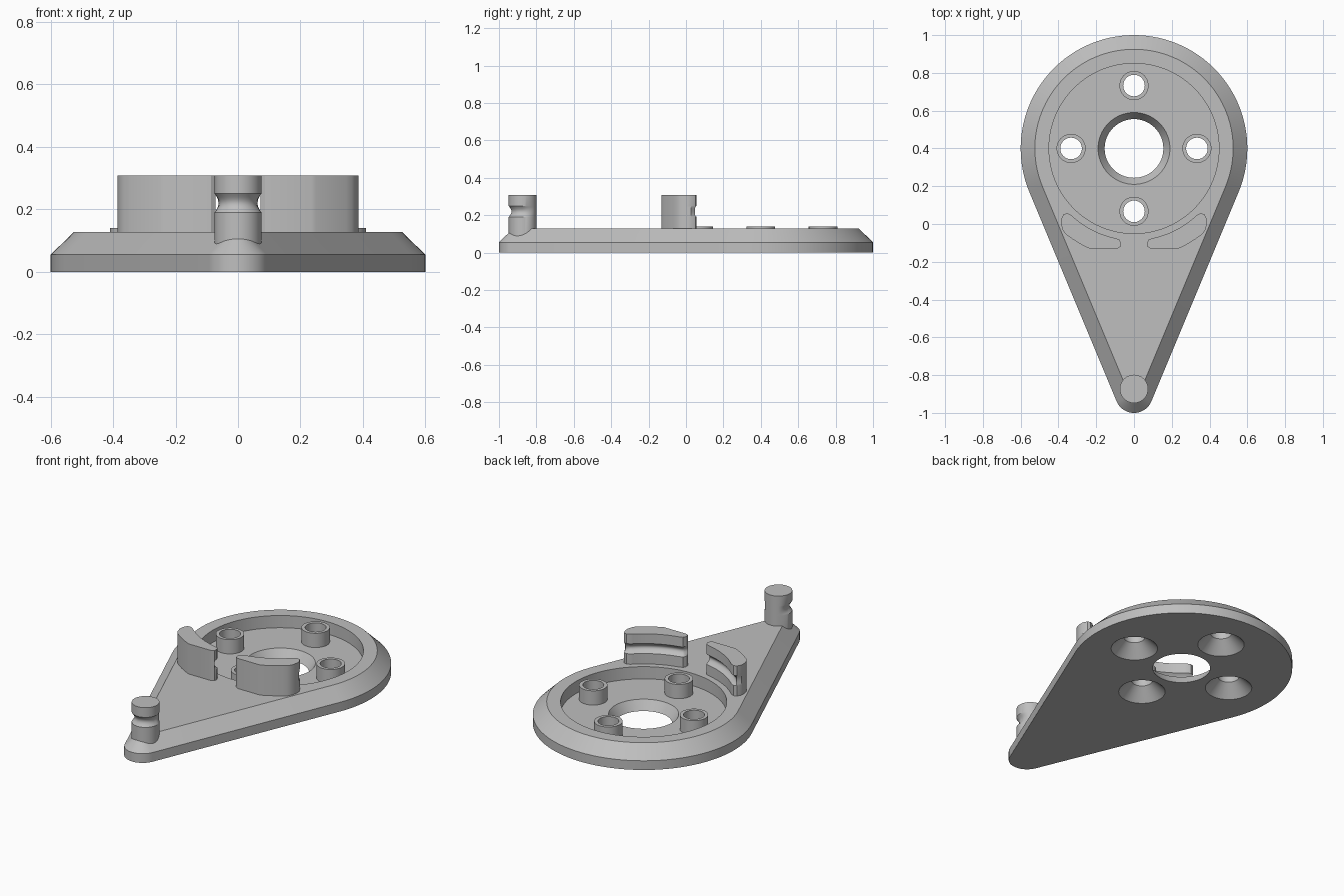
import bpy, bmesh
from math import sin, cos, pi, asin, radians
from mathutils import Vector

cube = bpy.data.objects.get("Cube")
if cube:
    bpy.data.objects.remove(cube)

# One plain grey for the whole part
grey = bpy.data.materials.new("plain_grey")
grey.use_nodes = True
colour = (0.52, 0.52, 0.52, 1)
grey.diffuse_color = colour
grey.node_tree.nodes["Principled BSDF"].inputs["Base Color"].default_value = colour

HUB_Y, TIP_Y, POST_Y = 0.4, -0.9, -0.873
DECK, FLOOR, TOP = 0.128, 0.055, 0.308
GROOVE_LOW, GROOVE_HIGH = 0.19, 0.25


def loft(name, rings, closed=False):
    """Skin a stack of equal point rings; cap the ends or join them up."""
    bm = bmesh.new()
    loops = [[bm.verts.new(p) for p in ring] for ring in rings]
    pairs = list(zip(loops, loops[1:]))
    if closed:
        pairs.append((loops[-1], loops[0]))
    else:
        bm.faces.new(loops[0])
        bm.faces.new(loops[-1])
    n = len(loops[0])
    for a, b in pairs:
        for i in range(n):
            j = (i + 1) % n
            bm.faces.new((a[i], a[j], b[j], b[i]))
    bmesh.ops.recalc_face_normals(bm, faces=bm.faces)
    mesh = bpy.data.meshes.new(name)
    bm.to_mesh(mesh)
    bm.free()
    mesh.materials.append(grey)
    obj = bpy.data.objects.new(name, mesh)
    bpy.context.collection.objects.link(obj)
    return obj


def circle(x, y, r, z, n=64):
    return [(x + r * cos(2 * pi * i / n), y + r * sin(2 * pi * i / n), z) for i in range(n)]


def lathe(name, x, y, profile, closed=False, n=64):
    return loft(name, [circle(x, y, r, z, n) for r, z in profile], closed)


def teardrop(hub_r, tip_r, z):
    """Hull of the big hub circle and the small tip circle."""
    a = asin((hub_r - tip_r) / (HUB_Y - TIP_Y))
    pts = []
    for y, r, start, end, n in ((HUB_Y, hub_r, -a, pi + a, 72),
                                (TIP_Y, tip_r, pi + a, 2 * pi - a, 20)):
        for i in range(n + 1):
            t = start + (end - start) * i / n
            pts.append((r * cos(t), y + r * sin(t), z))
    return pts


def smooth(obj):
    bpy.ops.object.select_all(action="DESELECT")
    obj.select_set(True)
    bpy.context.view_layer.objects.active = obj
    bpy.ops.object.shade_smooth_by_angle(angle=radians(30))


def groove_levels(base):
    """Heights paired with groove strength, round in section."""
    levels = [(base, 0)]
    steps = 10
    for i in range(steps + 1):
        t = i / steps
        levels.append((GROOVE_LOW + (GROOVE_HIGH - GROOVE_LOW) * t, sin(pi * t)))
    return levels + [(TOP, 0)]


# Base plate with a sloped rim
base = loft("base_plate", [teardrop(0.6, 0.1, 0), teardrop(0.6, 0.1, FLOOR),
                           teardrop(0.525, 0.025, DECK)])

# Round recess, flared centre hole and countersunk screw holes
boss_spots = [(0.333 * cos(k * pi / 2), HUB_Y + 0.333 * sin(k * pi / 2)) for k in range(4)]
cutters = [
    lathe("recess_cutter", 0, HUB_Y, [(0.45, FLOOR), (0.45, 0.2)], n=96),
    lathe("centre_hole_cutter", 0, HUB_Y, [(0.149, -0.01), (0.206, 0.08)]),
]
for x, y in boss_spots:
    cutters.append(lathe("screw_hole_cutter", x, y, [(0.136, -0.01), (0.057, 0.069)], n=48))
bpy.context.view_layer.objects.active = base
for cutter in cutters:
    mod = base.modifiers.new("cut", "BOOLEAN")
    mod.operation = "DIFFERENCE"
    mod.solver = "EXACT"
    mod.object = cutter
    bpy.ops.object.modifier_apply(modifier=mod.name)
    bpy.data.objects.remove(cutter)
smooth(base)

# Hollow screw bosses
for k, (x, y) in enumerate(boss_spots):
    smooth(lathe(f"screw_boss_{k + 1}", x, y,
                 [(0.077, 0.05), (0.077, 0.14), (0.057, 0.14), (0.057, 0.069), (0.076, 0.05)],
                 closed=True, n=48))

# Post at the tip, grooved around its front
rings = []
for z, g in groove_levels(0.04):
    ring = []
    for i in range(48):
        t = 2 * pi * i / 48
        r = 0.075 - 0.015 * g * max(0, min(1, 1 - 1.3 * sin(t)))
        ring.append((r * cos(t), POST_Y + r * sin(t), z))
    rings.append(ring)
smooth(loft("tip_post", rings))


# Curved guide blocks, grooved on the side facing the hub
def hub_arc(r, start, end, n):
    angles = [radians(start + (end - start) * i / n) for i in range(n + 1)]
    return [Vector((r * sin(t), HUB_Y - r * cos(t))) for t in angles]


inner_end = [(0.078, -0.082), (0.069, -0.1), (0.072, -0.12), (0.087, -0.13), (0.235, -0.13)]
outer_end = [(0.378, -0.03), (0.386, 0), (0.385, 0.028), (0.372, 0.052), (0.354, 0.057)]
outline = ([Vector(p) for p in inner_end] + hub_arc(0.58, 25.5, 39, 6)
           + [Vector(p) for p in outer_end] + hub_arc(0.485, 43.5, 12.5, 16))
count = len(outline)
shifts = []
for i, p in enumerate(outline):
    along = (outline[(i + 1) % count] - outline[i - 1]).normalized()
    normal = Vector((along.y, -along.x))
    to_hub = (Vector((0, HUB_Y)) - p).normalized()
    shifts.append(-0.024 * normal * max(0, min(1, 0.3 + 1.5 * normal.dot(to_hub))))

for side, sign in (("left", 1), ("right", -1)):
    rings = []
    for z, g in groove_levels(0.1):
        moved = [p + s * g for p, s in zip(outline, shifts)]
        rings.append([(sign * p.x, p.y, z) for p in moved])
    smooth(loft(f"{side}_guide_block", rings))
